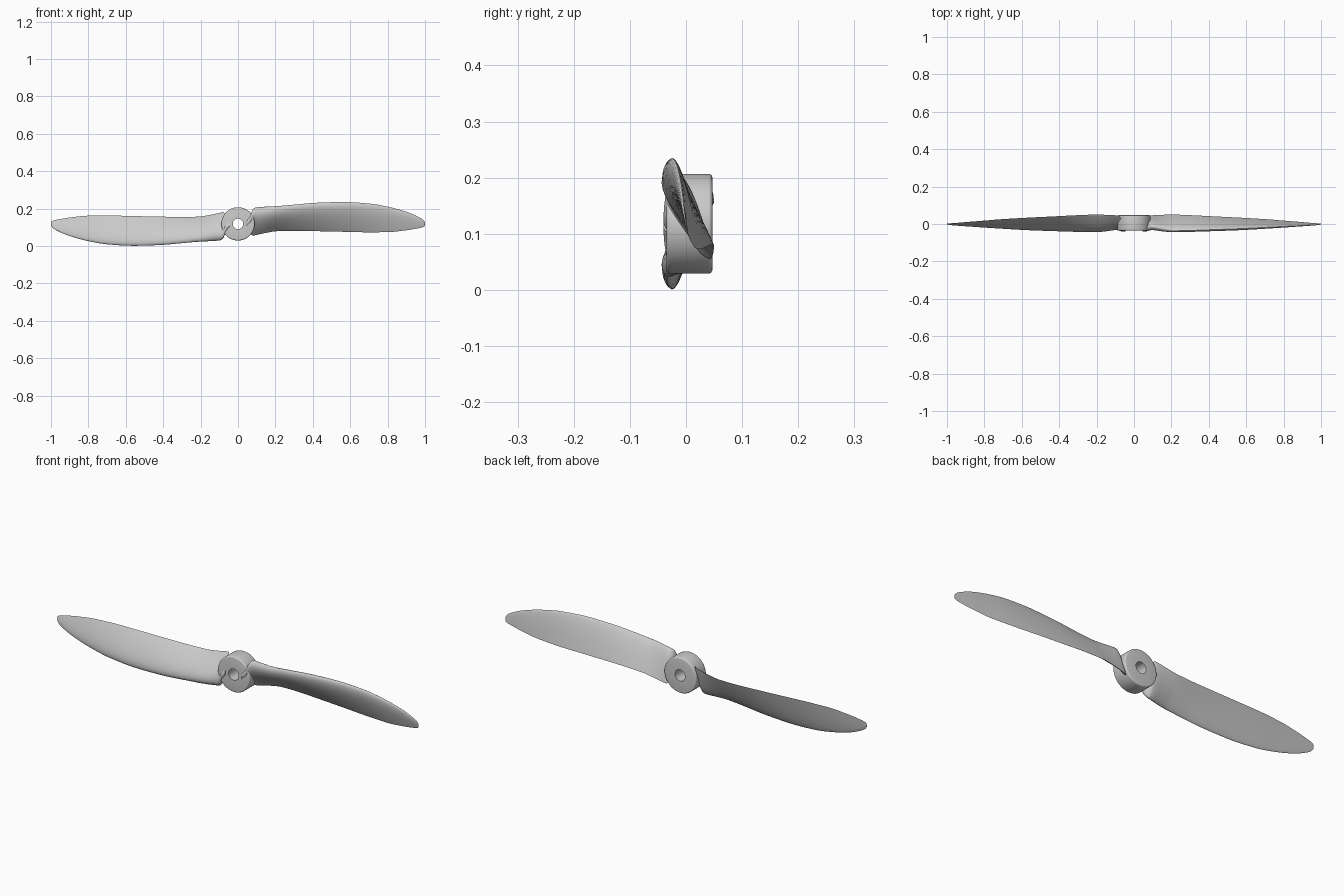
import bpy, bmesh, math

if "Cube" in bpy.data.objects:
    bpy.data.objects.remove(bpy.data.objects["Cube"])

CZ = 0.118      # height of the spin axis
RING = 32       # points around each blade section

# Blade stations: x, leading edge (y, z), trailing edge (y, z), thickness
STATIONS = [
    (0.045, -0.030, 0.135, -0.016, 0.090, 0.020),
    (0.066, -0.026, 0.165, 0.022, 0.068, 0.036),
    (0.080, -0.020, 0.196, 0.042, 0.055, 0.042),
    (0.095, -0.016, 0.206, 0.046, 0.058, 0.044),
    (0.150, -0.026, 0.210, 0.049, 0.070, 0.042),
    (0.210, -0.034, 0.213, 0.050, 0.079, 0.037),
    (0.300, -0.034, 0.221, 0.047, 0.081, 0.032),
    (0.420, -0.030, 0.231, 0.041, 0.079, 0.030),
    (0.560, -0.025, 0.235, 0.034, 0.076, 0.027),
    (0.700, -0.018, 0.227, 0.026, 0.073, 0.022),
    (0.800, -0.013, 0.210, 0.018, 0.074, 0.017),
    (0.900, -0.008, 0.183, 0.010, 0.084, 0.011),
    (0.960, -0.005, 0.158, 0.005, 0.094, 0.007),
    (0.990, -0.003, 0.140, 0.003, 0.101, 0.004),
    (1.000, -0.001, 0.126, 0.001, 0.107, 0.002),
]


def spline(p0, p1, p2, p3, t):
    """Smooth interpolation between p1 and p2 with uneven x spacing."""
    h = p2[0] - p1[0]
    out = [p1[0] + h * t]
    for k in range(1, 6):
        d = (p2[k] - p1[k]) / h
        da = (p1[k] - p0[k]) / (p1[0] - p0[0]) if p1 is not p0 else d
        db = (p3[k] - p2[k]) / (p3[0] - p2[0]) if p3 is not p2 else d
        m1 = 2 * da * d / (da + d) if da * d > 0 else 0
        m2 = 2 * db * d / (db + d) if db * d > 0 else 0
        a, b = p1[k], p2[k]
        out.append((2*t**3 - 3*t**2 + 1) * a + (t**3 - 2*t**2 + t) * h * m1
                   + (3*t**2 - 2*t**3) * b + (t**3 - t**2) * h * m2)
    return out


def section(st):
    """Airfoil ring: domed front, nearly flat back."""
    x, ly, lz, ty, tz, thick = st
    dy, dz = ty - ly, tz - lz
    length = math.hypot(dy, dz)
    ny, nz = dz / length, -dy / length      # towards the front
    pts = []
    for i in range(RING):
        a = 2 * math.pi * i / RING
        s = 0.5 - 0.5 * math.cos(a)
        foil = (1.4845*math.sqrt(s) - 0.63*s - 1.758*s**2
                + 1.4215*s**3 - 0.507*s**4) * 2
        off = thick * foil * (0.72 if a < math.pi else -0.28)
        pts.append((x, ly + dy * s + ny * off, lz + dz * s + nz * off))
    return pts


def finish(name, bm):
    bmesh.ops.remove_doubles(bm, verts=bm.verts, dist=1e-6)
    bmesh.ops.recalc_face_normals(bm, faces=bm.faces)
    me = bpy.data.meshes.new(name)
    bm.to_mesh(me)
    bm.free()
    ob = bpy.data.objects.new(name, me)
    bpy.context.collection.objects.link(ob)
    bpy.ops.object.select_all(action='DESELECT')
    ob.select_set(True)
    bpy.context.view_layer.objects.active = ob
    bpy.ops.object.shade_smooth_by_angle(angle=math.radians(40))
    return ob


def skin(bm, rings, close):
    loops = [[bm.verts.new(p) for p in r] for r in rings]
    n = len(loops[0])
    pairs = list(zip(loops, loops[1:] + loops[:1])) if close else list(zip(loops, loops[1:]))
    for a, b in pairs:
        for i in range(n):
            j = (i + 1) % n
            bm.faces.new((a[i], a[j], b[j], b[i]))
    if not close:
        bm.faces.new(loops[0])
        bm.faces.new(loops[-1])


# Blades: the second is the first turned half a revolution about the hub
def blade(name, sign):
    rings = []
    S = STATIONS
    for i in range(len(S) - 1):
        quad = (S[max(i - 1, 0)], S[i], S[i + 1], S[min(i + 2, len(S) - 1)])
        rings += [section(spline(*quad, k / 5)) for k in range(5)]
    rings.append(section(S[-1]))
    rings = [[(sign * x, y, CZ + sign * (z - CZ)) for x, y, z in r] for r in rings]
    bm = bmesh.new()
    skin(bm, rings, False)
    return finish(name, bm)


blade("right_blade", 1)
blade("left_blade", -1)

# Hub: turned ring with rounded rims and a shaft hole
R, HOLE, FRONT, BACK, B = 0.089, 0.028, -0.035, 0.047, 0.007
profile = [(HOLE, FRONT), (R - B, FRONT)]
profile += [(R - B + B * math.sin(a), FRONT + B - B * math.cos(a))
            for a in (math.pi / 8 * k for k in range(1, 5))]
profile += [(R - B + B * math.cos(a), BACK - B + B * math.sin(a))
            for a in (math.pi / 8 * k for k in range(0, 5))]
profile.append((HOLE, BACK))
bm = bmesh.new()
skin(bm, [[(r * math.cos(2 * math.pi * k / 64), y, CZ + r * math.sin(2 * math.pi * k / 64))
           for k in range(64)] for r, y in profile], True)
finish("hub", bm)
